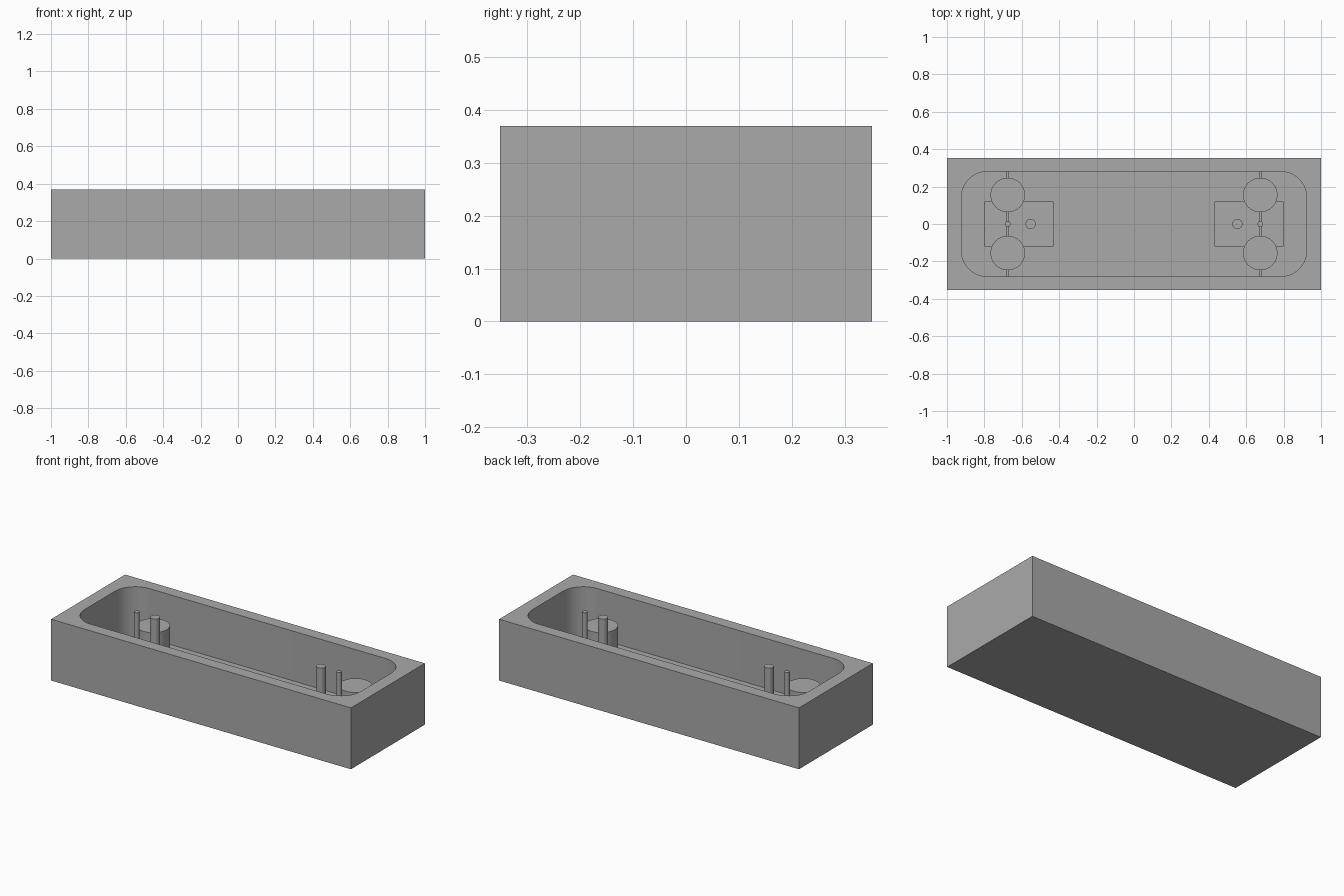
import bpy
import bmesh
import math

cube = bpy.data.objects.get("Cube")
if cube:
    bpy.data.objects.remove(cube, do_unlink=True)

HALF_Y = 0.352
HEIGHT = 0.37
FLOOR = 0.07
SINK = 0.01   # parts reach slightly into the floor

grey = bpy.data.materials.new("plain_grey")
grey.use_nodes = True
grey.diffuse_color = (0.4, 0.4, 0.4, 1)
grey.node_tree.nodes["Principled BSDF"].inputs["Base Color"].default_value = (0.4, 0.4, 0.4, 1)


def prism(name, outline, z0, z1, smooth=False):
    """Extrude a flat outline from z0 up to z1."""
    bm = bmesh.new()
    face = bm.faces.new([bm.verts.new((x, y, z0)) for x, y in outline])
    top = bmesh.ops.extrude_face_region(bm, geom=[face])["geom"]
    bmesh.ops.translate(bm, vec=(0, 0, z1 - z0),
                        verts=[v for v in top if isinstance(v, bmesh.types.BMVert)])
    bmesh.ops.recalc_face_normals(bm, faces=bm.faces)
    mesh = bpy.data.meshes.new(name)
    bm.to_mesh(mesh)
    bm.free()
    mesh.materials.append(grey)
    obj = bpy.data.objects.new(name, mesh)
    bpy.context.collection.objects.link(obj)
    if smooth:
        smooth_sides(obj)
    return obj


def smooth_sides(obj):
    bpy.ops.object.select_all(action="DESELECT")
    obj.select_set(True)
    bpy.context.view_layer.objects.active = obj
    bpy.ops.object.shade_smooth_by_angle(angle=math.radians(30))


def rectangle(x0, x1, y0, y1):
    return [(x0, y0), (x1, y0), (x1, y1), (x0, y1)]


def rounded_rectangle(hx, hy, r, steps=12):
    points = []
    for quarter, (sx, sy) in enumerate([(1, 1), (-1, 1), (-1, -1), (1, -1)]):
        for i in range(steps + 1):
            a = (quarter + i / steps) * math.pi / 2
            points.append((sx * (hx - r) + r * math.cos(a), sy * (hy - r) + r * math.sin(a)))
    return points


def circle(x, y, r, n):
    return [(x + r * math.cos(math.tau * i / n), y + r * math.sin(math.tau * i / n))
            for i in range(n)]


# Open tray: block with a rounded pocket
tray = prism("tray", rectangle(-1, 1, -HALF_Y, HALF_Y), 0, HEIGHT)
cutter = prism("pocket_cutter", rounded_rectangle(0.922, 0.28, 0.135), FLOOR, HEIGHT + 0.1)
cutter.hide_render = True
cut = tray.modifiers.new("pocket", "BOOLEAN")
cut.operation = "DIFFERENCE"
cut.solver = "EXACT"
cut.object = cutter
bpy.context.view_layer.objects.active = tray
bpy.ops.object.modifier_apply(modifier=cut.name)
bpy.data.objects.remove(cutter, do_unlink=True)
smooth_sides(tray)

# Matching fittings at both ends
for side, s in (("left", 1), ("right", -1)):
    base = FLOOR - SINK
    x = s * 0.675
    pad_x = sorted((s * 0.43, s * 0.8))
    prism(f"{side}_pad", rectangle(*pad_x, -0.12, 0.12), base, 0.1)
    prism(f"{side}_rib", rectangle(x - 0.006, x + 0.006, -0.285, 0.285), base, 0.14)
    prism(f"{side}_thin_pin", circle(x, 0, 0.015, 24), base, HEIGHT - 0.002, True)
    prism(f"{side}_thick_pin", circle(s * 0.553, 0, 0.027, 32), base, HEIGHT - 0.002, True)
    for end, y in (("front", -0.155), ("back", 0.155)):
        prism(f"{side}_{end}_boss", circle(x, y, 0.092, 48), base, 0.225, True)
